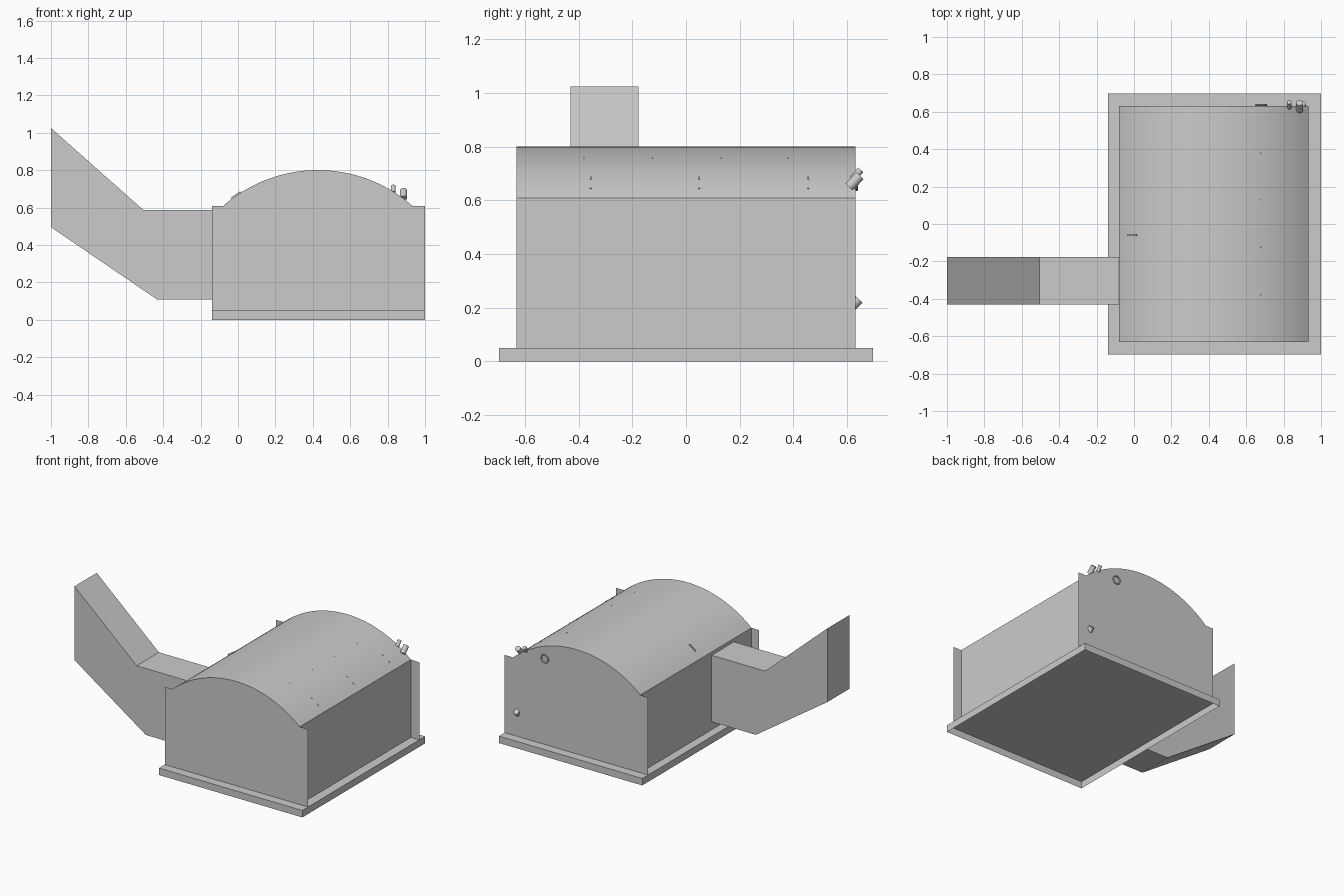
import bpy, bmesh, math
from mathutils import Vector

if "Cube" in bpy.data.objects:
    bpy.data.objects.remove(bpy.data.objects["Cube"])

CX, TOP, R, HALF = 0.427, 0.80, 0.766, 0.506   # vaulted roof arc
FLOOR, SHOULDER, END = 0.05, 0.608, 0.632      # tray top, plate shoulder, end plate y


def roof_z(x):
    return TOP - R + math.sqrt(R * R - (x - CX) ** 2)


def add_object(name, bm):
    me = bpy.data.meshes.new(name)
    bm.to_mesh(me)
    bm.free()
    ob = bpy.data.objects.new(name, me)
    bpy.context.collection.objects.link(ob)
    return ob


def extrude_y(name, profile, y0, y1, caps=True, closed=True):
    """Extrude an x/z profile along y."""
    bm = bmesh.new()
    a = [bm.verts.new((x, y0, z)) for x, z in profile]
    b = [bm.verts.new((x, y1, z)) for x, z in profile]
    n = len(profile)
    if caps:
        bm.faces.new(a)
        bm.faces.new(b[::-1])
    for i in range(n if closed else n - 1):
        j = (i + 1) % n
        bm.faces.new((a[i], b[i], b[j], a[j]))
    if caps:
        bmesh.ops.recalc_face_normals(bm, faces=bm.faces)
    else:
        bmesh.ops.reverse_faces(bm, faces=bm.faces)
    bm.normal_update()
    if not caps and max(bm.faces, key=lambda f: f.calc_center_median().z).normal.z < 0:
        bmesh.ops.reverse_faces(bm, faces=bm.faces)
    return add_object(name, bm)


def sheet(name, profile, y, outward):
    """A thin metal sheet in the x/z plane."""
    bm = bmesh.new()
    f = bm.faces.new([bm.verts.new((x, y, z)) for x, z in profile])
    f.normal_update()
    if f.normal.y * outward < 0:
        f.normal_flip()
    return add_object(name, bm)


def smooth(ob):
    bpy.ops.object.select_all(action='DESELECT')
    ob.select_set(True)
    bpy.context.view_layer.objects.active = ob
    bpy.ops.object.shade_smooth_by_angle(angle=math.radians(20))


def box(name, loc, size, tilt=0.0):
    bpy.ops.mesh.primitive_cube_add(size=1, location=loc, rotation=(0, tilt, 0))
    ob = bpy.context.object
    ob.name = name
    ob.scale = size
    return ob


def pipe(name, p, q, r):
    p, q = Vector(p), Vector(q)
    d = q - p
    bpy.ops.mesh.primitive_cylinder_add(vertices=24, radius=r, depth=d.length, location=(p + q) / 2)
    ob = bpy.context.object
    ob.name = name
    ob.rotation_euler = d.to_track_quat('Z', 'Y').to_euler()
    smooth(ob)


# Base tray, open underneath
tray = box("base_tray", (0.43, 0, FLOOR / 2), (1.14, 1.394, FLOOR))
bm = bmesh.new()
bm.from_mesh(tray.data)
bmesh.ops.delete(bm, geom=[f for f in bm.faces if f.normal.z < -0.5], context='FACES_ONLY')
bm.to_mesh(tray.data)
bm.free()

# Walls and vaulted roof as one sheet, between two wider end plates
N = 48
arc = []
for i in range(N + 1):
    x = CX + HALF - 2 * HALF * i / N
    arc.append((x, roof_z(x)))
body = [(CX + HALF, FLOOR)] + arc + [(CX - HALF, FLOOR)]
smooth(extrude_y("vaulted_body", body, -END, END, caps=False, closed=False))
plate = [(-0.14, FLOOR), (1.0, FLOOR), (1.0, SHOULDER)] + arc + [(-0.14, SHOULDER)]
for name, s in (("front_plate", -1), ("back_plate", 1)):
    sheet(name, plate, s * END, s)

# Bent duct on the left side
extrude_y("side_duct", [(-1, 0.495), (-0.432, 0.108), (-0.08, 0.108), (-0.08, 0.586),
                        (-0.505, 0.586), (-1, 1.025)], -0.43, -0.177)

# Small clips on the right slope of the roof
clips = [(x, y) for x in (0.885, 0.835) for y in (-0.355, 0.05, 0.455)]
clips += [(0.68, y) for y in (-0.38, -0.125, 0.13, 0.38)]
for x, y in clips:
    size = (0.016, 0.006, 0.006) if x > 0.7 else (0.006, 0.004, 0.004)
    box("roof_clip", (x, y, roof_z(x)), size, math.asin((x - CX) / R))

# Roof handle on the left slope
hx = -0.010
box("roof_handle", (hx, -0.06, roof_z(hx) + 0.002), (0.06, 0.009, 0.012), math.asin((hx - CX) / R))

# Pipe stubs at the back right corner
pipe("small_roof_pipe", (0.83, 0.622, 0.680), (0.83, 0.651, 0.714), 0.013)
pipe("large_roof_pipe", (0.885, 0.608, 0.650), (0.885, 0.648, 0.692), 0.019)
pipe("back_pipe", (0.90, 0.61, 0.198), (0.90, 0.644, 0.232), 0.019)

# Ring port on the back plate
bpy.ops.mesh.primitive_torus_add(location=(0.68, 0.636, 0.668), rotation=(math.pi / 2, 0, 0),
                                 major_radius=0.028, minor_radius=0.005,
                                 major_segments=32, minor_segments=8)
bpy.context.object.name = "ring_port"
